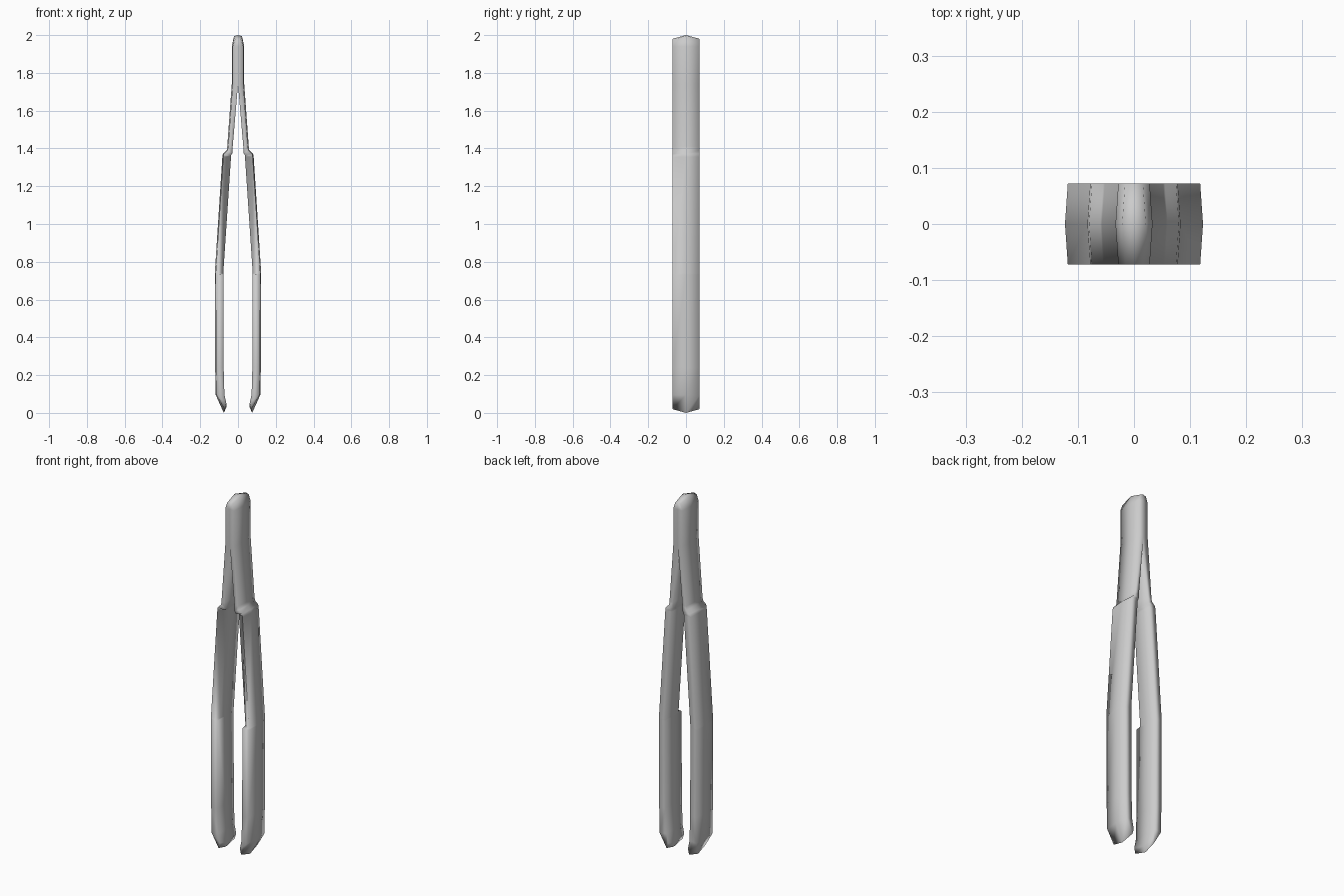
import bpy, bmesh, math

if "Cube" in bpy.data.objects:
    bpy.data.objects.remove(bpy.data.objects["Cube"])

Y = 0.072  # half depth
# (z inner, x inner, z outer, x outer, edge drop in z, front inner corner y)
STATIONS = [
    (0.03, 0.062, 0.00, 0.075, 0.02, -Y),
    (0.10, 0.072, 0.095, 0.118, 0.0, -Y),
    (0.24, 0.076, 0.24, 0.121, 0.0, -Y),
    (0.732, 0.078, 0.732, 0.123, 0.0, -Y),
    (0.738, 0.078, 0.738, 0.123, 0.0, -0.045),
    (1.355, 0.037, 1.355, 0.083, 0.0, -0.045),
    (1.365, 0.036, 1.372, 0.080, 0.0, -Y),
    (1.375, 0.030, 1.39, 0.060, 0.0, -Y),
    (1.41, 0.028, 1.41, 0.057, 0.0, -Y),
    (1.74, 0.0, 1.74, 0.033, 0.0, -Y),
    (1.94, 0.0, 1.94, 0.033, 0.0, -Y),
    (2.00, 0.0, 1.995, 0.021, -0.02, -Y),
]

# One arm as a loft of six-sided sections with a ridged outer face
bm = bmesh.new()
rings = []
for zi, xi, zo, xo, dz, yf in STATIONS:
    e = 0.005
    pts = [(xi, Y, zi + dz), (xi, 0, zi), (xi, yf, zi + dz),
           (xo - e, -Y, zo + dz), (xo, 0, zo), (xo - e, Y, zo + dz)]
    rings.append([bm.verts.new(p) for p in pts])
for k, (a, b) in enumerate(zip(rings, rings[1:])):
    for i in range(6):
        # the joined head has no inner wall
        if i < 2 and STATIONS[k][1] == 0:
            continue
        j = (i + 1) % 6
        bm.faces.new((a[i], a[j], b[j], b[i]))
for r in (rings[0], rings[-1]):
    bm.faces.new((r[0], r[1], r[4], r[5]))
    bm.faces.new((r[1], r[2], r[3], r[4]))
bmesh.ops.recalc_face_normals(bm, faces=bm.faces)

me = bpy.data.meshes.new("tweezers")
bm.to_mesh(me)
bm.free()
ob = bpy.data.objects.new("tweezers", me)
bpy.context.collection.objects.link(ob)

# Mirror to the other arm, merged at the head
bpy.context.view_layer.objects.active = ob
ob.select_set(True)
mod = ob.modifiers.new("Mirror", 'MIRROR')
mod.use_axis[0] = True
mod.use_clip = True
mod.merge_threshold = 0.001
bpy.ops.object.modifier_apply(modifier=mod.name)

# Orient faces outward, checked by the signed volume
bm = bmesh.new()
bm.from_mesh(ob.data)
bmesh.ops.recalc_face_normals(bm, faces=bm.faces)
if bm.calc_volume(signed=True) < 0:
    bmesh.ops.reverse_faces(bm, faces=bm.faces)
bm.to_mesh(ob.data)
bm.free()
bpy.ops.object.shade_smooth_by_angle(angle=math.radians(100))
